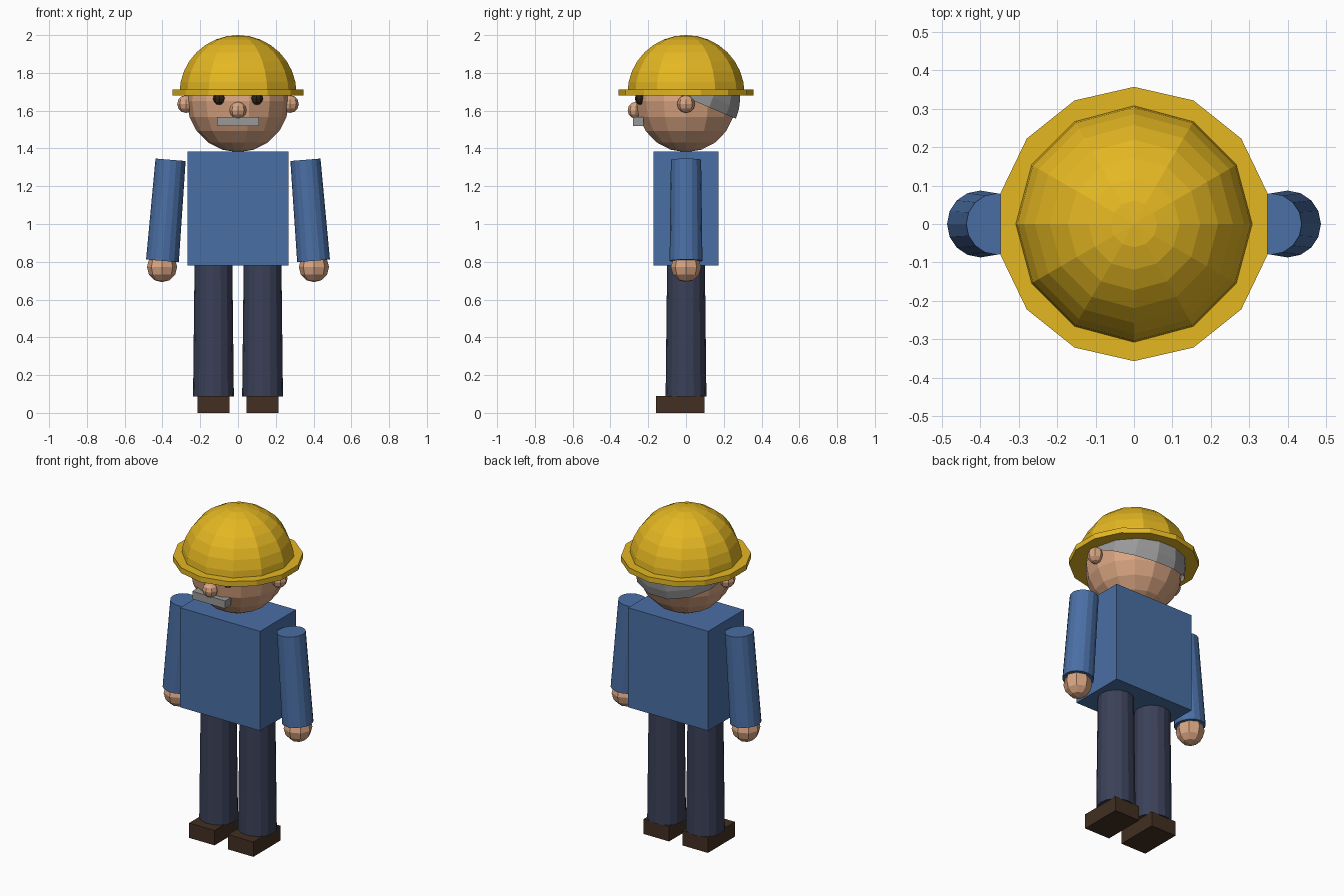
import bpy, bmesh
from math import pi, atan2
from mathutils import Matrix, Vector

cube = bpy.data.objects.get("Cube")
if cube:
    bpy.data.objects.remove(cube, do_unlink=True)


def material(name, code):
    """Make a flat material from an sRGB hex code."""
    srgb = [int(code[i:i + 2], 16) / 255 for i in (0, 2, 4)]
    colour = [c / 12.92 if c < 0.04045 else ((c + 0.055) / 1.055) ** 2.4 for c in srgb] + [1]
    mat = bpy.data.materials.new(name)
    mat.use_nodes = True
    mat.diffuse_color = colour
    shader = next(n for n in mat.node_tree.nodes if n.type == 'BSDF_PRINCIPLED')
    shader.inputs["Base Color"].default_value = colour
    return mat


yellow = material("helmet_yellow", "E4B722")
skin = material("skin", "D9A582")
blue = material("shirt_blue", "4A6FA5")
navy = material("trouser_navy", "3A4058")
brown = material("shoe_brown", "422F22")
grey = material("hair_grey", "999999")
dark = material("eye_dark", "2E2218")


def finish(bm, name, mat, matrix):
    mesh = bpy.data.meshes.new(name)
    bm.transform(matrix)
    bm.to_mesh(mesh)
    bm.free()
    mesh.materials.append(mat)
    obj = bpy.data.objects.new(name, mesh)
    bpy.context.collection.objects.link(obj)
    return obj


def box(name, mat, centre, size):
    bm = bmesh.new()
    bmesh.ops.create_cube(bm, size=1)
    return finish(bm, name, mat, Matrix.Translation(centre) @ Matrix.Diagonal((*size, 1)))


def ball(name, mat, centre, radius, segments, rings, half=False, tilt=0):
    """Flat-shaded sphere, or its upper half tilted towards the back."""
    bm = bmesh.new()
    bmesh.ops.create_uvsphere(bm, u_segments=segments, v_segments=rings, radius=radius)
    if half:
        bmesh.ops.bisect_plane(bm, geom=bm.verts[:] + bm.edges[:] + bm.faces[:], dist=0.0001,
                               plane_co=(0, 0, 0), plane_no=(0, 0, 1), clear_inner=True)
    turn = Matrix.Rotation(tilt, 4, 'X') @ Matrix.Rotation(pi / 2, 4, 'Z')
    return finish(bm, name, mat, Matrix.Translation(centre) @ turn)


def tube(name, mat, bottom, top, r_bottom, r_top, sides):
    """Capped tapered cylinder between two points."""
    bottom, top = Vector(bottom), Vector(top)
    axis = top - bottom
    bm = bmesh.new()
    bmesh.ops.create_cone(bm, cap_ends=True, segments=sides, radius1=r_bottom,
                          radius2=r_top, depth=axis.length)
    lean = Matrix.Rotation(atan2(axis.x, axis.z), 4, 'Y')
    return finish(bm, name, mat, Matrix.Translation((bottom + top) / 2) @ lean)


# Head and face
ball("head", skin, (0, 0, 1.65), 0.27, 14, 10)
ball("nose", skin, (0, -0.264, 1.602), 0.045, 8, 6)
box("moustache", grey, (0, -0.252, 1.543), (0.22, 0.056, 0.047))
ball("hair", grey, (0, 0.01, 1.665), 0.283, 14, 16, half=True, tilt=-0.4)

# Helmet
ball("helmet_dome", yellow, (0, 0, 1.69), 0.31, 12, 16, half=True)
tube("helmet_brim", yellow, (0, 0, 1.68), (0, 0, 1.712), 0.357, 0.357, 14)

# Torso
box("torso", blue, (0, 0, 1.082), (0.536, 0.343, 0.602))

# Paired parts
for side, s in (("left", 1), ("right", -1)):
    ball(side + "_eye", dark, (s * 0.098, -0.237, 1.664), 0.034, 8, 6)
    ball(side + "_ear", skin, (s * 0.275, 0, 1.635), 0.047, 8, 6)
    tube(side + "_arm", blue, (s * 0.4, 0, 0.805), (s * 0.357, 0, 1.34), 0.087, 0.08, 16)
    ball(side + "_hand", skin, (s * 0.402, 0, 0.772), 0.08, 8, 6)
    tube(side + "_leg", navy, (s * 0.13, 0, 0.088), (s * 0.13, 0, 0.79), 0.108, 0.1, 16)
    box(side + "_shoe", brown, (s * 0.13, -0.031, 0.045), (0.17, 0.258, 0.09))
